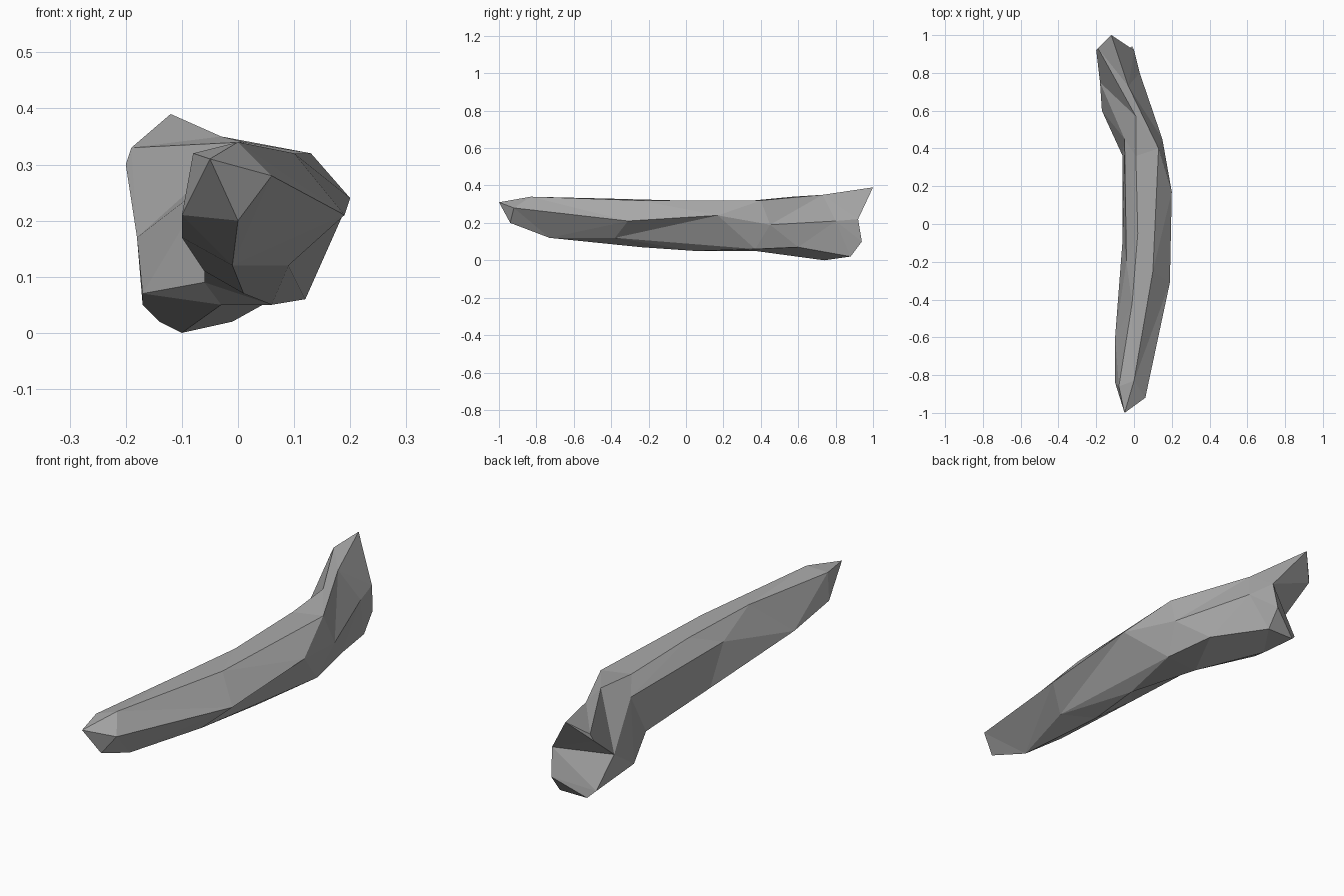
import bpy
import bmesh
from mathutils import Vector

default_cube = bpy.data.objects.get("Cube")
if default_cube:
    bpy.data.objects.remove(default_cube, do_unlink=True)

UNIT = 0.01  # ridge points are written in hundredths

# Corner points that several ridges share
tip_top, tip_low, tip_side = (-5, -100, 31), (0, -94, 20), (6, -92, 28)
chin, cheek, hip = (-1, -73, 12), (-10, -84, 21), (-10, -60, 17)
end_peak, end_notch, end_corner = (-12, 100, 39), (0, 92, 22), (-20, 92, 30)
side_notch = (-18, 75, 17)

# Ridges running from the front tip to the rear end, in order around the body
crest_left = [tip_top, (-8, -86, 32), (-1, -42, 33), (2, -5, 32),
              (1, 36, 32), (1, 57, 34), (-19, 93, 33), end_corner]
crest_right = [tip_top, (0, -83, 34), (10, -25, 32), (13, 40, 32),
               (-3, 73, 35), end_peak]
right_edge = [tip_side, (19, -31, 21), (20, 17, 24), (15, 45, 19),
              (3, 80, 21), end_notch]
lower_right = [tip_low, chin, (9, -38, 12), (12, 37, 6), (8, 60, 7),
               (-1, 88, 2), (-1, 94, 10)]
keel = [tip_low, chin, (1, -24, 7), (6, 5, 5), (-3, 37, 5),
        (-10, 74, 0), (-14, 88, 2)]
lower_left = [tip_low, cheek, hip, (-6, -8, 11), (-6, 36, 9),
              (-17, 60, 7), (-17, 86, 5)]
upper_left = [tip_top, cheek, hip, (-4, -20, 26), (-5, 45, 27), side_notch]
ridges = [crest_left, crest_right, right_edge, lower_right,
          keel, lower_left, upper_left]

bm = bmesh.new()
corners = {}


def corner(point):
    """Return the vertex at a point, making it the first time."""
    if point not in corners:
        corners[point] = bm.verts.new(Vector(point) * UNIT)
    return corners[point]


def add_face(*points):
    """Add a face unless it is collapsed or already there."""
    verts = [corner(p) for p in points]
    if len(set(verts)) == len(verts) and not bm.faces.get(verts):
        bm.faces.new(verts)


def gap(a, b):
    return (Vector(a) - Vector(b)).length


def zip_ridges(a, b):
    """Fill the strip between two ridges, always taking the shorter diagonal."""
    i = j = 0
    while i < len(a) - 1 or j < len(b) - 1:
        b_done = j == len(b) - 1
        a_open = i < len(a) - 1
        if b_done or (a_open and gap(a[i + 1], b[j]) <= gap(a[i], b[j + 1])):
            add_face(a[i], a[i + 1], b[j])
            i += 1
        else:
            add_face(a[i], b[j + 1], b[j])
            j += 1


# Long faceted sides
for ridge, neighbour in zip(ridges, ridges[1:] + ridges[:1]):
    zip_ridges(ridge, neighbour)

# Front tip, overhang of the rear end, and the blunt rear face below it
add_face(tip_top, tip_side, tip_low)
add_face(end_peak, end_notch, side_notch, end_corner)
add_face(end_notch, lower_right[-1], lower_left[-1], side_notch)
add_face(lower_right[-1], keel[-1], lower_left[-1])
add_face(lower_right[-1], lower_right[-2], keel[-1])

bmesh.ops.triangulate(bm, faces=[f for f in bm.faces if len(f.verts) > 3])
bmesh.ops.recalc_face_normals(bm, faces=bm.faces[:])

mesh = bpy.data.meshes.new("bent_branch")
bm.to_mesh(mesh)
bm.free()
branch = bpy.data.objects.new("bent_branch", mesh)
bpy.context.collection.objects.link(branch)

# Plain grey surface
grey = bpy.data.materials.new("plain_grey")
grey.use_nodes = True
colour = (0.4, 0.4, 0.4, 1.0)
grey.diffuse_color = colour
grey.node_tree.nodes["Principled BSDF"].inputs["Base Color"].default_value = colour
mesh.materials.append(grey)
